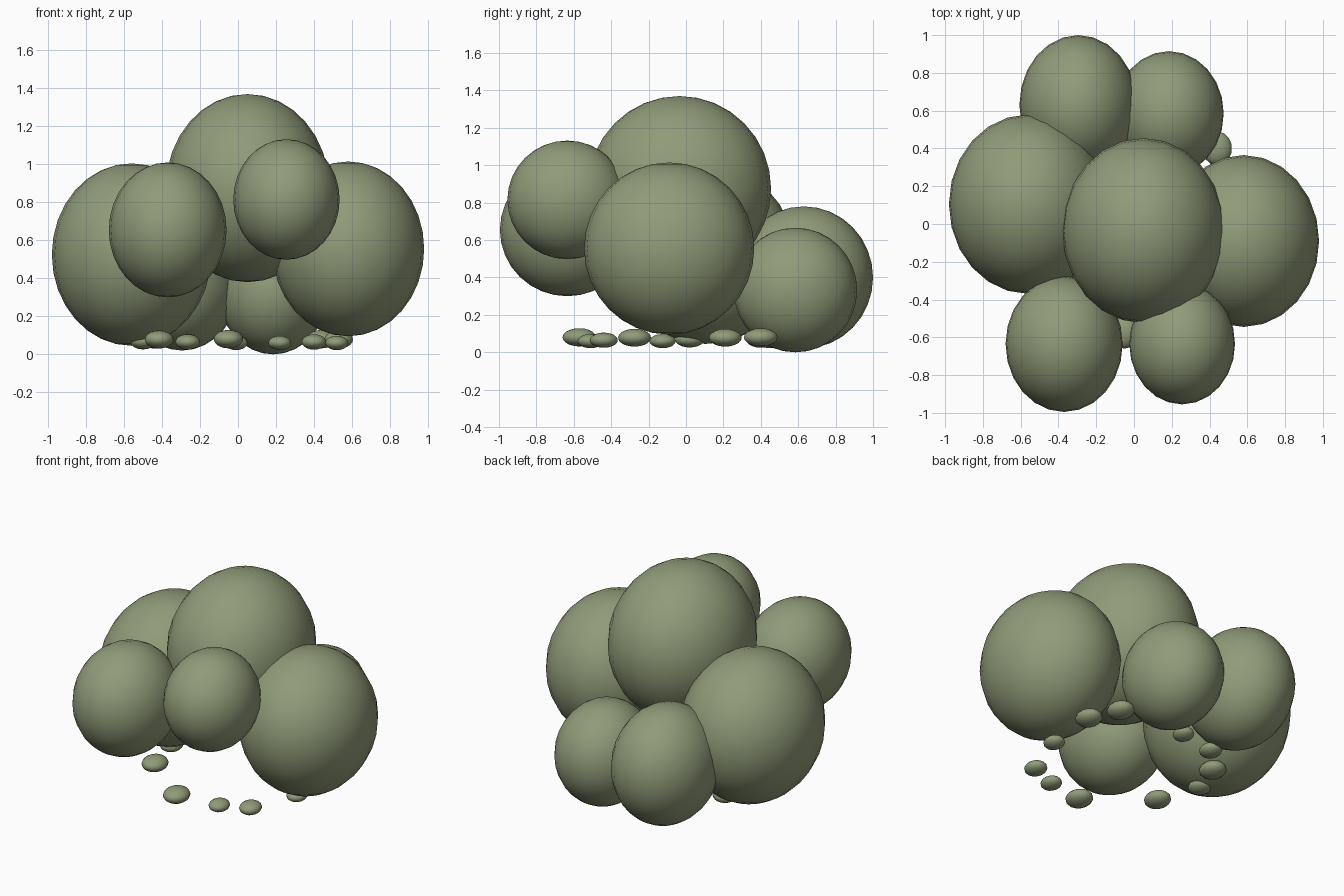
import bpy

if "Cube" in bpy.data.objects:
    bpy.data.objects.remove(bpy.data.objects["Cube"])

leaf = bpy.data.materials.new("leaf_green")
leaf.diffuse_color = (0.28, 0.33, 0.19, 1)
leaf.use_nodes = True
leaf.node_tree.nodes["Principled BSDF"].inputs["Base Color"].default_value = leaf.diffuse_color


def blob(name, centre, radii, segments, rings):
    """Smooth ellipsoid with its pole along z."""
    bpy.ops.mesh.primitive_uv_sphere_add(segments=segments, ring_count=rings, radius=1, location=centre)
    ob = bpy.context.object
    ob.name = name
    ob.scale = radii
    bpy.ops.object.transform_apply(location=False, rotation=False, scale=True)
    bpy.ops.object.shade_smooth()
    ob.data.materials.append(leaf)
    return ob


# Large overlapping foliage masses
masses = {
    "crown_foliage": ((0.05, -0.035, 0.875), (0.43, 0.49, 0.495)),
    "left_foliage": ((-0.56, 0.105, 0.525), (0.42, 0.475, 0.48)),
    "right_foliage": ((0.58, -0.09, 0.555), (0.40, 0.455, 0.46)),
    "front_left_foliage": ((-0.37, -0.635, 0.655), (0.31, 0.36, 0.355)),
    "front_right_foliage": ((0.255, -0.635, 0.815), (0.28, 0.32, 0.317)),
    "back_left_foliage": ((-0.295, 0.63, 0.40), (0.312, 0.37, 0.38)),
    "back_right_foliage": ((0.185, 0.585, 0.333), (0.29, 0.33, 0.333)),
}
for name, (centre, radii) in masses.items():
    blob(name, centre, radii, 24, 16)

# Ring of small flattened leaf clumps near the ground: x, y, size
clumps = [
    (0.44, 0.40, 0.09), (0.53, 0.21, 0.088), (0.52, -0.125, 0.07),
    (0.40, -0.44, 0.075), (0.22, -0.51, 0.07), (-0.05, -0.57, 0.09),
    (-0.415, -0.275, 0.088), (-0.50, 0.02, 0.078), (-0.44, 0.21, 0.088),
    (-0.265, 0.40, 0.075), (-0.01, 0.45, 0.07),
]
for i, (x, y, s) in enumerate(clumps):
    z = 0.06 + (s - 0.07)
    blob(f"ground_clump_{i + 1}", (x, y, z), (0.88 * s, s, 0.54 * s), 14, 10)
